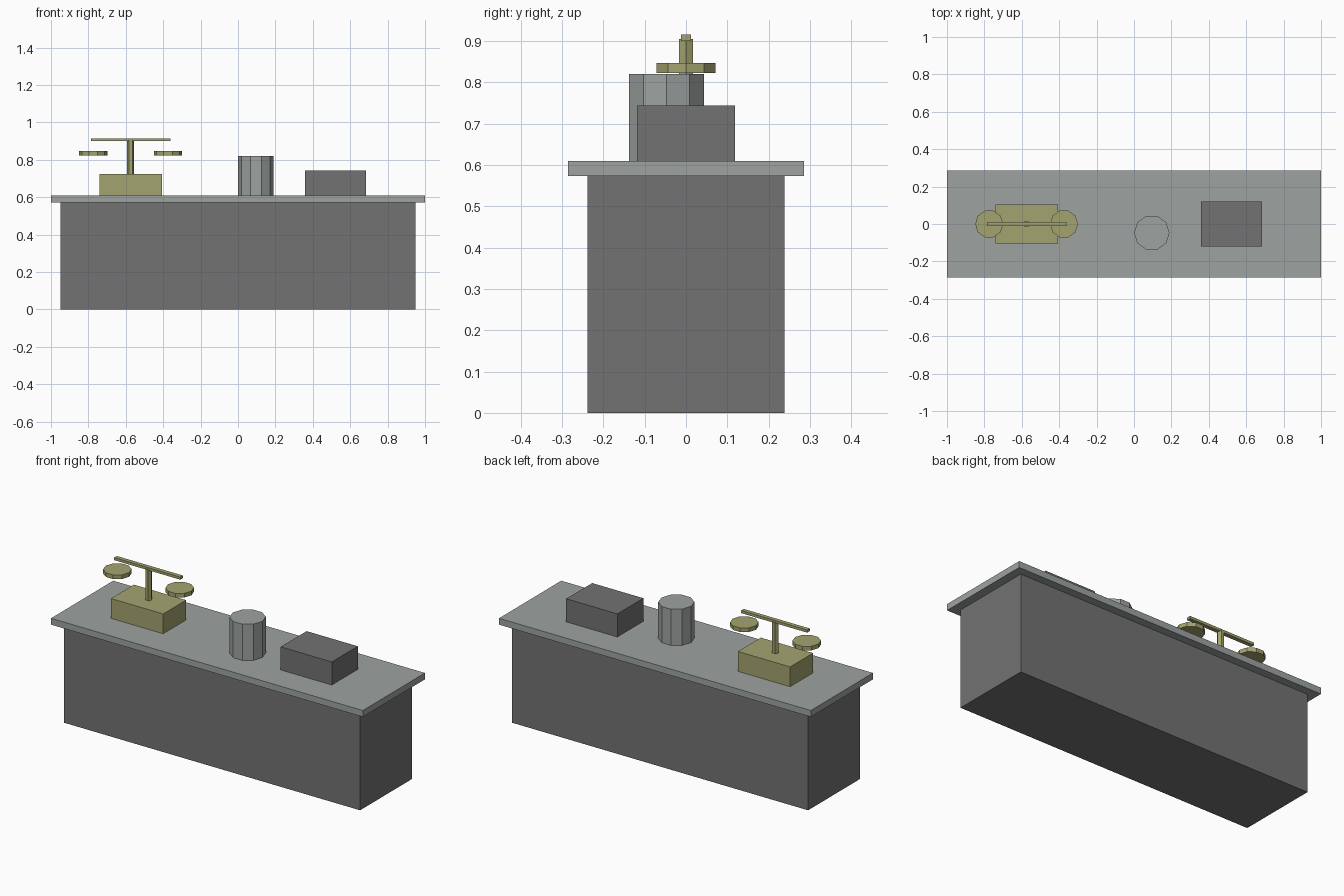
import bpy
import math

cube = bpy.data.objects.get("Cube")
if cube:
    bpy.data.objects.remove(cube, do_unlink=True)


def material(name, rgb):
    mat = bpy.data.materials.new(name)
    mat.use_nodes = True
    color = (*rgb, 1.0)
    mat.diffuse_color = color
    bsdf = next(n for n in mat.node_tree.nodes if n.type == "BSDF_PRINCIPLED")
    bsdf.inputs["Base Color"].default_value = color
    return mat


dark_grey = material("dark grey", (0.17, 0.17, 0.17))
light_grey = material("light grey", (0.34, 0.37, 0.36))
brass = material("dull brass", (0.37, 0.37, 0.165))


def finish(name, mat):
    obj = bpy.context.object
    obj.name = obj.data.name = name
    obj.data.materials.append(mat)
    return obj


def box(name, mat, x, width, depth, bottom, top):
    """Flat-sided block between two heights, centred on y = 0."""
    bpy.ops.mesh.primitive_cube_add(size=1, location=(x, 0, (bottom + top) / 2))
    bpy.context.object.scale = (width, depth, top - bottom)
    bpy.ops.object.transform_apply(location=False, rotation=False, scale=True)
    return finish(name, mat)


def prism(name, mat, x, y, radius, sides, bottom, top):
    """Faceted upright cylinder with a corner pointing along +x."""
    bpy.ops.mesh.primitive_cylinder_add(
        vertices=sides, radius=radius, depth=top - bottom,
        location=(x, y, (bottom + top) / 2), rotation=(0, 0, math.pi / 2))
    return finish(name, mat)


# Counter body and overhanging worktop
SLAB_BOTTOM, SLAB_TOP = 0.573, 0.61
box("counter_body", dark_grey, 0, 1.90, 0.476, 0, SLAB_BOTTOM)
box("worktop", light_grey, 0, 2.0, 0.57, SLAB_BOTTOM, SLAB_TOP)

# Balance scale: base, post, beam and two pans
SCALE_X = -0.574
box("scale_base", brass, SCALE_X, 0.335, 0.21, SLAB_TOP, 0.725)
prism("scale_post", brass, SCALE_X, 0, 0.019, 6, 0.725, 0.905)
box("scale_beam", brass, SCALE_X, 0.424, 0.024, 0.9, 0.915)
for side, sign in (("right", -1), ("left", 1)):
    prism(f"scale_pan_{side}", brass, SCALE_X + sign * 0.2, 0, 0.075, 10, 0.822, 0.846)

# Canister and storage box
prism("canister", light_grey, 0.095, -0.047, 0.095, 10, SLAB_TOP, 0.82)
box("storage_box", dark_grey, 0.521, 0.328, 0.238, SLAB_TOP, 0.744)
